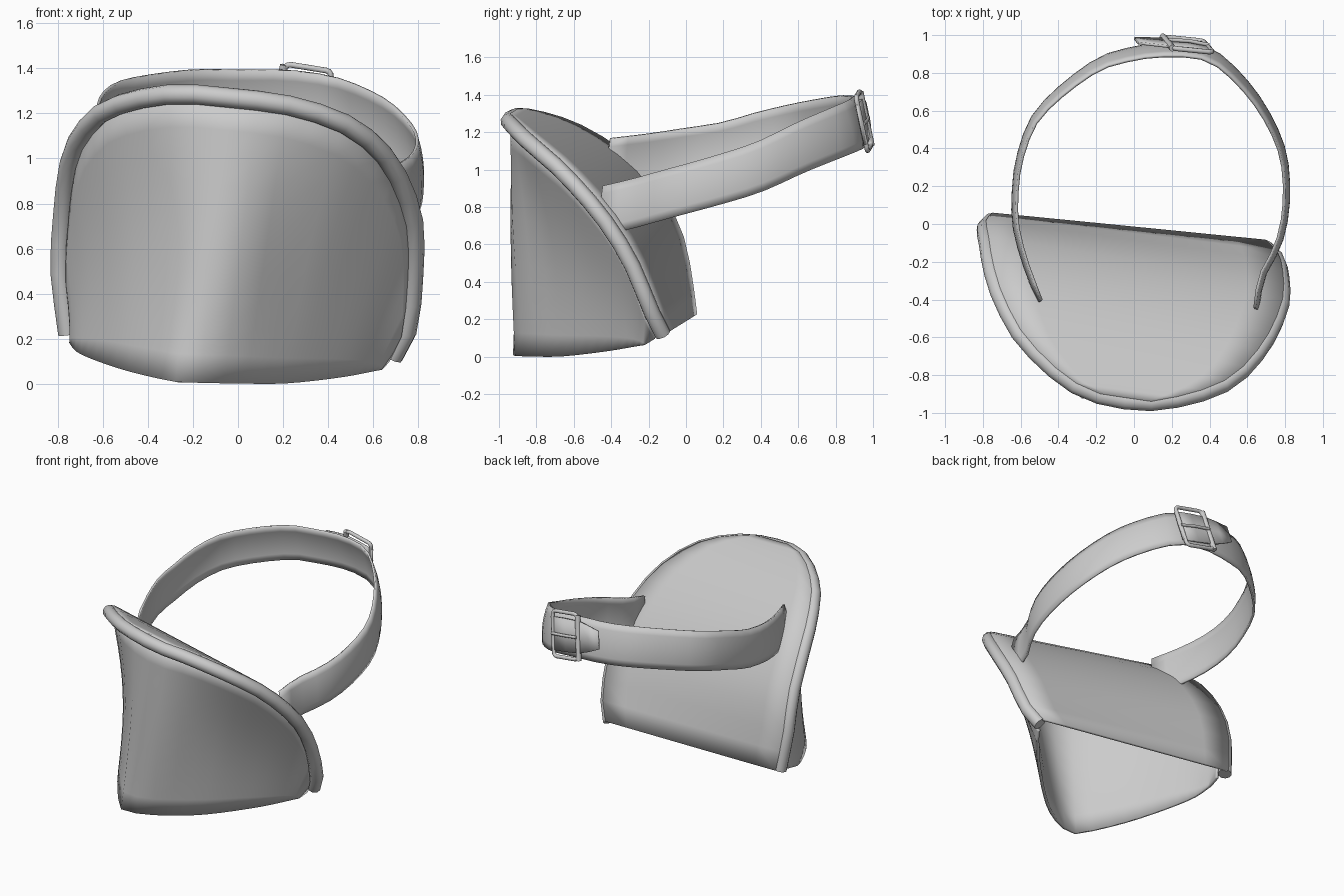
import bpy, bmesh, math
from mathutils import Vector

cube = bpy.data.objects.get("Cube")
if cube:
    bpy.data.objects.remove(cube)

GREY = (0.6, 0.6, 0.6, 1)
mat = bpy.data.materials.new("plain grey")
mat.use_nodes = True
mat.diffuse_color = GREY
bsdf = next(n for n in mat.node_tree.nodes if n.type == "BSDF_PRINCIPLED")
bsdf.inputs["Base Color"].default_value = GREY


def resample(points, fractions):
    """Points at the given length fractions of a smooth path."""
    p = [Vector(q) for q in points]
    p = [2 * p[0] - p[1]] + p + [2 * p[-1] - p[-2]]
    dense = []
    for a, b, c, d in zip(p, p[1:], p[2:], p[3:]):
        for k in range(10):
            t = k / 10
            dense.append(0.5 * (2 * b + (c - a) * t + (2 * a - 5 * b + 4 * c - d) * t * t
                                + (3 * b - a - 3 * c + d) * t ** 3))
    dense.append(p[-2])
    length = [0]
    for a, b in zip(dense, dense[1:]):
        length.append(length[-1] + (b - a).length)
    out = []
    for f in fractions:
        want = f * length[-1]
        i = 0
        while i < len(dense) - 2 and length[i + 1] < want:
            i += 1
        out.append(dense[i].lerp(dense[i + 1], (want - length[i]) / (length[i + 1] - length[i])))
    return out


def add_object(name, bm, angle):
    """Turn a bmesh into a smooth shaded object."""
    mesh = bpy.data.meshes.new(name)
    bm.to_mesh(mesh)
    bm.free()
    mesh.materials.append(mat)
    obj = bpy.data.objects.new(name, mesh)
    bpy.context.collection.objects.link(obj)
    bpy.ops.object.select_all(action="DESELECT")
    obj.select_set(True)
    bpy.context.view_layer.objects.active = obj
    bpy.ops.object.shade_smooth_by_angle(angle=math.radians(angle))
    return obj


def sheet(name, rows, thickness, lift=0):
    """Thick sheet through rows of points, lifted along its normals."""
    bm = bmesh.new()
    grid = [[bm.verts.new(p) for p in row] for row in rows]
    for r, s in zip(grid, grid[1:]):
        for j in range(len(r) - 1):
            bm.faces.new((r[j], r[j + 1], s[j + 1], s[j]))
    bm.normal_update()
    for v in bm.verts:
        v.co += v.normal * lift
    solid = add_object(name, bm, 50).modifiers.new("thickness", "SOLIDIFY")
    solid.thickness = thickness
    solid.offset = 0


def tube(name, points, radius, closed=False, sides=10):
    """Round tube along a path."""
    bm = bmesh.new()
    pts = [Vector(p) for p in points]
    n = len(pts)
    rings = []
    ref = None
    for i, p in enumerate(pts):
        a = pts[i - 1] if i or closed else p
        b = pts[(i + 1) % n] if i < n - 1 or closed else p
        t = (b - a).normalized()
        ref = t.orthogonal() if ref is None else ref
        ref = (ref - t * ref.dot(t)).normalized()
        side = t.cross(ref)
        angles = [math.tau * k / sides for k in range(sides)]
        rings.append([bm.verts.new(p + radius * (ref * math.cos(w) + side * math.sin(w)))
                      for w in angles])
    for i in range(n if closed else n - 1):
        r, s = rings[i], rings[(i + 1) % n]
        for k in range(sides):
            m = (k + 1) % sides
            bm.faces.new((r[k], r[m], s[m], s[k]))
    if not closed:
        bm.faces.new(rings[0])
        bm.faces.new(rings[-1])
    bmesh.ops.recalc_face_normals(bm, faces=bm.faces[:])
    add_object(name, bm, 60)


# Rolled rim
COLS = 28
steps = [i / COLS for i in range(COLS + 1)]
rim_path = [(-.755, .015, .22), (-.79, -.025, .5), (-.78, -.09, .72), (-.755, -.24, .95),
            (-.705, -.395, 1.09), (-.575, -.625, 1.22), (-.3, -.865, 1.285), (0, -.945, 1.265),
            (.25, -.925, 1.23), (.5, -.835, 1.14), (.675, -.655, .98), (.775, -.445, .74),
            (.78, -.295, .5), (.755, -.19, .25), (.69, -.125, .12)]
rim = resample(rim_path, steps)
tube("rolled_rim", rim, 0.044)

# Back cover, ruled from one side of the rim to the other
half = COLS // 2
cover = [[rim[i].lerp(rim[COLS - i], j / 8) for j in range(9)] for i in range(half)]
sheet("back_cover", cover, 0.016, -0.038)

# Front panel, pinched at mid height beside a central ridge and open underneath
hem_path = [(-.74, -.12, .18), (-.69, -.28, .13), (-.5, -.63, .06), (-.29, -.9, .01),
            (-.2, -.915, .005), (0, -.82, .002), (.2, -.66, .002), (.45, -.42, .03),
            (.63, -.22, .065)]
hem = resample(hem_path, [s * s * (3 - 2 * s) for s in steps])
panel = []
for k in range(11):
    t = k / 10
    row = []
    for s, low, top in zip(steps, hem, rim):
        front = math.sin(math.pi * s)
        inner = Vector((top.x * 0.96, top.y + 0.02 - 0.06 * (1 - front), top.z - 0.02))
        p = low.lerp(inner, t)
        out = Vector((p.x, p.y, 0)).normalized()
        ridge = math.exp(-((s - .52) / .06) ** 2)
        swell = (0.085 * ridge - 0.06 * front) * math.sin(math.pi * t)
        row.append(p + out * swell * min(1, (inner - low).length))
    panel.append(row)
sheet("front_panel", panel, 0.02)

# Head strap, bowed across its width and leaning inward at the top
strap_path = [(-.5, -.41, 1.035), (-.58, -.2, 1.06), (-.63, 0, 1.09), (-.63, .2, 1.12),
              (-.6, .38, 1.17), (-.5, .6, 1.22), (-.22, .835, 1.26), (0, .91, 1.26),
              (.2, .93, 1.26), (.38, .91, 1.24), (.52, .815, 1.2), (.68, .62, 1.12),
              (.79, .38, 1.01), (.81, .12, .93), (.77, -.1, .87), (.68, -.28, .82),
              (.65, -.45, .78)]
line = resample(strap_path, [i / 36 for i in range(37)])
strap = []
for j in range(7):
    h = (j - 3) / 3
    row = []
    for p in line:
        out = Vector((p.x - 0.08, p.y - 0.25, 0)).normalized()
        lean = Vector((-0.01 * p.x * h, -0.035 * max(p.y, 0) * h, 0.132 * h))
        row.append(p + lean + out * (0.008 - 0.016 * h * h))
    strap.append(row)
sheet("head_strap", strap, 0.014)

# Buckle, set on the leaning back of the strap
ALONG = Vector((0.99, -0.1, -0.16)).normalized()
UP = Vector((0.17, -0.2, 0.96)).normalized()
OUT = UP.cross(ALONG).normalized()
CENTRE = Vector((0.285, 0.93, 1.255))


def on_strap(a, u, o):
    return CENTRE + ALONG * a + UP * u + OUT * o


frame = []
for ca, cu, start in ((.08, .125, 0), (-.08, .125, 90), (-.08, -.125, 180), (.08, -.125, 270)):
    for k in range(4):
        w = math.radians(start + 30 * k)
        frame.append(on_strap(ca + .025 * math.cos(w), cu + .025 * math.sin(w), .02))
tube("buckle_frame", frame, 0.013, closed=True)
tube("buckle_bar", [on_strap(-.11, u, .02) for u in (-.155, .145)], 0.018)
tube("buckle_prong", [on_strap(-.11, 0, .035), on_strap(0, 0, .04), on_strap(.11, 0, .03)], 0.01)

# Loose tapered strap end, tucked under the buckle
tail = [[on_strap(a, w * (j - 1), .02 - 0.05 * abs(a) ** 1.5) for j in range(3)]
        for a, w in ((-.28, .06), (-.2, .085), (-.12, .105), (0, .11), (.12, .11))]
sheet("strap_tail", tail, 0.014)
